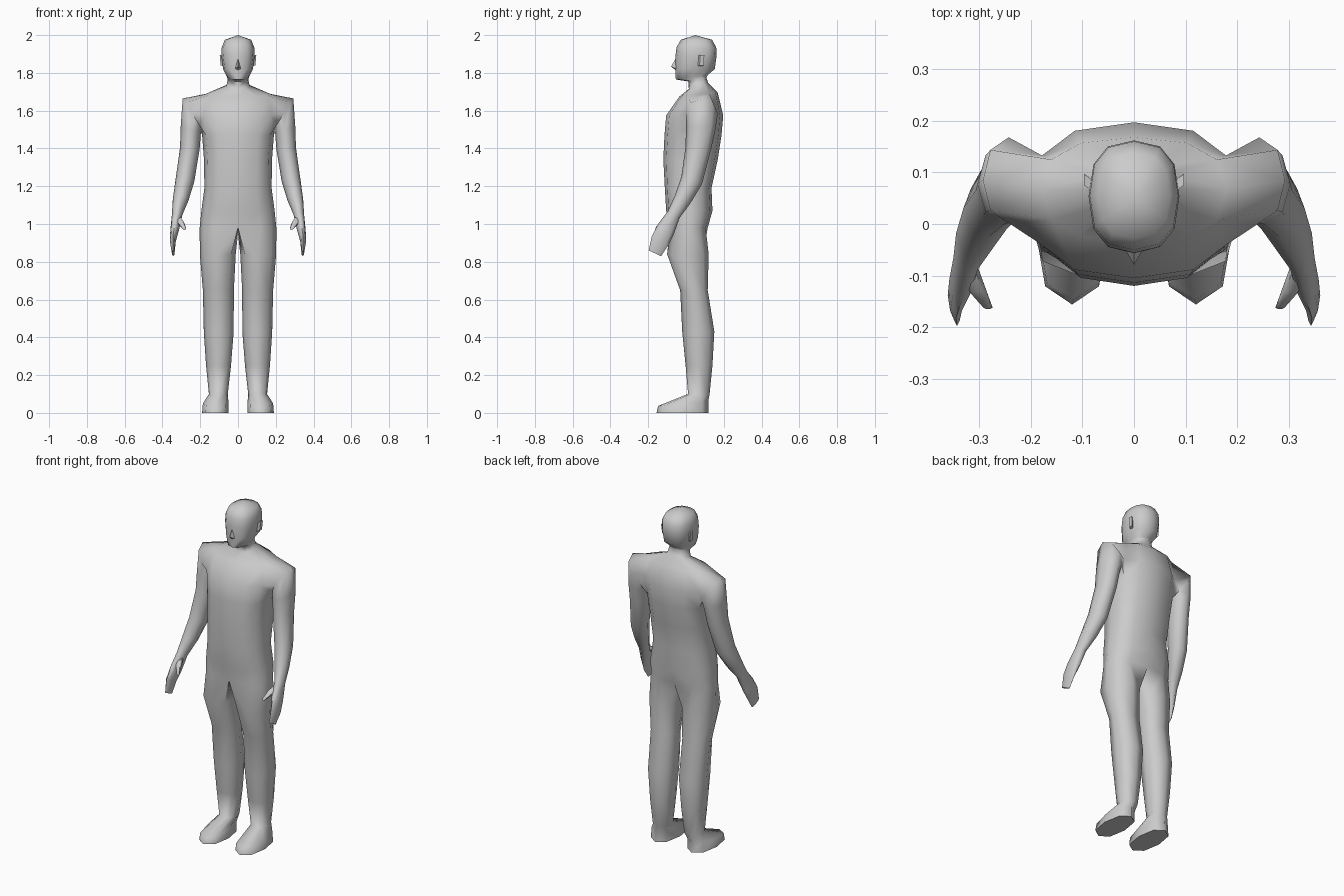
import bpy, bmesh, math
from mathutils import Vector

cube = bpy.data.objects.get("Cube")
if cube:
    bpy.data.objects.remove(cube)

grey = bpy.data.materials.new("plain grey")
grey.use_nodes = True
tone = (0.6, 0.6, 0.6, 1)
grey.diffuse_color = tone
grey.node_tree.nodes["Principled BSDF"].inputs["Base Color"].default_value = tone


def finish(bm, name, angle):
    """Turn a half mesh into a mirrored, smooth object."""
    bmesh.ops.remove_doubles(bm, verts=bm.verts, dist=0.0005)
    bmesh.ops.recalc_face_normals(bm, faces=bm.faces)
    mesh = bpy.data.meshes.new(name)
    bm.to_mesh(mesh)
    bm.free()
    mesh.materials.append(grey)
    obj = bpy.data.objects.new(name, mesh)
    bpy.context.collection.objects.link(obj)
    mirror = obj.modifiers.new("mirror", 'MIRROR')
    mirror.use_clip = True
    bpy.ops.object.select_all(action='DESELECT')
    obj.select_set(True)
    bpy.context.view_layer.objects.active = obj
    bpy.ops.object.shade_smooth_by_angle(angle=math.radians(angle))
    return obj


def bridge(bm, a, b, closed=True):
    n = len(a)
    for i in range(n if closed else n - 1):
        j = (i + 1) % n
        bm.faces.new((a[i], a[j], b[j], b[i]))


def power(v, p):
    return math.copysign(abs(v) ** p, v)


def half_ring(bm, z, width, front, back, tilt=0, p=0.8):
    """Seven points from the front centre round the left side to the back."""
    mid, ry = (front + back) / 2, (back - front) / 2
    ring = []
    for i in range(7):
        t = math.radians(30 * i - 90)
        x = 0 if i in (0, 6) else width * math.cos(t) ** p
        s = power(math.sin(t), p)
        ring.append(bm.verts.new((x, mid + ry * s, z + tilt * s)))
    return ring


body = bmesh.new()

# Trunk, neck and head: height, half width, front, back, tilt
rows = [
    (0.98, 0.203, -0.085, 0.115, 0),
    (1.07, 0.194, -0.105, 0.14, 0),
    (1.19, 0.178, -0.112, 0.135, 0),
    (1.34, 0.18, -0.12, 0.168, 0),
    (1.47, 0.19, -0.114, 0.188, 0),
    (1.575, 0.2, -0.105, 0.197, 0),
    (1.685, 0.18, -0.035, 0.168, 0.01),
    (1.73, 0.062, 0.015, 0.118, 0.015),
    (1.765, 0.055, 0.012, 0.108, 0.01),
    (1.777, 0.058, -0.054, 0.115, 0.012),
    (1.82, 0.079, -0.057, 0.152, 0),
    (1.89, 0.088, -0.056, 0.162, 0),
    (1.935, 0.086, -0.05, 0.16, 0),
    (1.975, 0.07, -0.028, 0.138, 0),
    (2.0, 0, 0.05, 0.05, 0),
]
rings = [half_ring(body, *r) for r in rows]
low, mid, top = 4, 5, 6          # rows that frame the arm opening
for k, (a, b) in enumerate(zip(rings, rings[1:])):
    if k in (low, mid):
        bridge(body, a[:3], b[:3], False)
        bridge(body, a[4:], b[4:], False)
    else:
        bridge(body, a, b, False)

# Arm and hand: centre, radii across and along, roll outward, forward lean
arm = [
    ((0.243, 0.085, 1.585), 0.094, 0.083, 32, 0),
    ((0.25, 0.078, 1.5), 0.056, 0.078, 72, 0),
    ((0.255, 0.065, 1.4), 0.052, 0.068, 85, 5),
    ((0.281, 0.03, 1.23), 0.05, 0.058, 85, 20),
    ((0.303, -0.018, 1.13), 0.042, 0.046, 85, 28),
    ((0.322, -0.065, 1.05), 0.028, 0.036, 88, 30),
    ((0.335, -0.108, 0.97), 0.023, 0.05, 90, 30),
    ((0.345, -0.138, 0.91), 0.016, 0.05, 90, 30),
    ((0.343, -0.165, 0.845), 0.007, 0.036, 90, 25),
]
loop = [rings[top][3], rings[top][2], rings[mid][2], rings[low][2],
        rings[low][3], rings[low][4], rings[mid][4], rings[top][4]]
for centre, ru, rv, roll, lean in arm:
    roll, lean = math.radians(roll), math.radians(lean)
    u = Vector((math.sin(roll), 0, math.cos(roll))) * ru
    v = Vector((0, -math.cos(lean), math.sin(lean))) * rv
    new = []
    for i in range(8):
        t = math.radians(45 * i)
        new.append(body.verts.new(Vector(centre) + u * math.cos(t) + v * math.sin(t)))
    bridge(body, loop, new)
    loop = new
body.faces.new(loop)

# Leg and foot: centre, radii, slope from heel to toe
leg = [
    (0.107, 0.01, 0.84, 0.095, 0.11, 0),
    (0.104, 0.042, 0.65, 0.082, 0.073, 0),
    (0.102, 0.065, 0.43, 0.079, 0.085, 0),
    (0.103, 0.069, 0.25, 0.066, 0.071, 0),
    (0.104, 0.068, 0.1, 0.05, 0.057, 0),
    (0.118, -0.015, 0.05, 0.068, 0.133, 0.1),
    (0.12, -0.018, 0, 0.07, 0.138, 0),
]
crotch = body.verts.new((0, 0.03, 0.95))
loop = rings[0] + [crotch]
for x, y, z, rx, ry, slope in leg:
    new = []
    for i in range(8):
        t = math.radians(45 * (i - 3))
        dy = ry * power(math.sin(t), 0.85)
        new.append(body.verts.new((x + rx * power(math.cos(t), 0.85), y + dy, z + slope * dy)))
    bridge(body, loop, new)
    loop = new
body.faces.new(loop)
finish(body, "body", 75)


def hull(name, points, angle):
    bm = bmesh.new()
    for p in points:
        bm.verts.new(p)
    bmesh.ops.convex_hull(bm, input=bm.verts)
    return finish(bm, name, angle)


# Nose, ears and thumbs
nose = hull("nose", [(0, -0.05, 1.885), (0, -0.079, 1.834), (0, -0.05, 1.81),
                     (0.017, -0.05, 1.822), (0, -0.04, 1.85)], 30)
hull("ears", [(x, y + lift, z) for x, y, z in
              [(0.075, 0.06, 1.835), (0.075, 0.06, 1.89), (0.097, 0.075, 1.895),
               (0.092, 0.072, 1.84)] for lift in (0, 0.022)], 40)
thumb = []
for centre, r in [((0.322, -0.085, 1.03), 0.02), ((0.3, -0.135, 1.005), 0.016),
                  ((0.283, -0.162, 0.975), 0.009)]:
    for i in range(6):
        t = math.radians(60 * i)
        thumb.append(Vector(centre) + Vector((math.cos(t), 0.3 * math.sin(t), math.sin(t))) * r)
hull("thumbs", thumb, 60)
